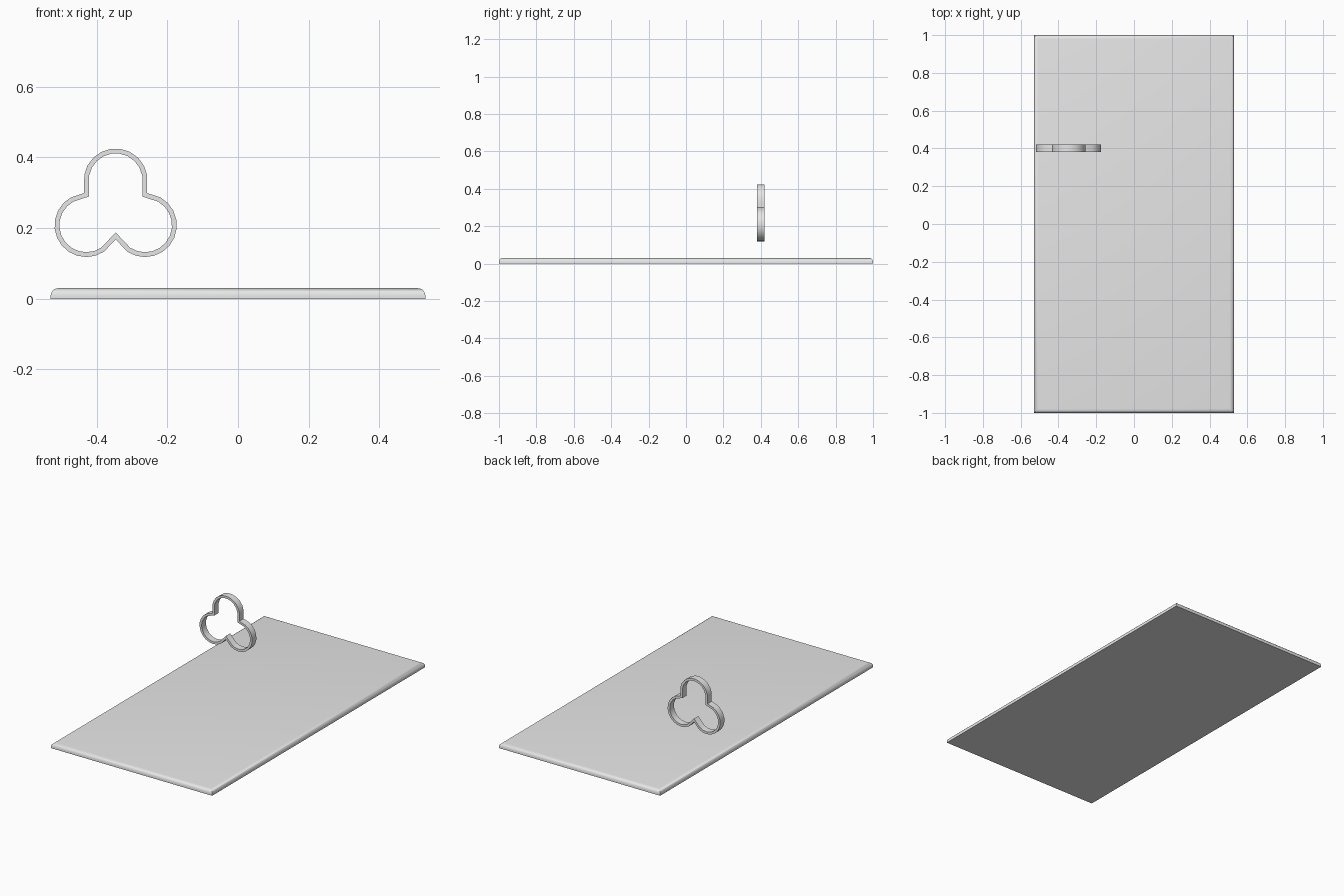
import bpy, bmesh
from math import cos, sin, radians
from mathutils import Vector

cube = bpy.data.objects.get("Cube")
if cube:
    bpy.data.objects.remove(cube, do_unlink=True)

grey = bpy.data.materials.new("light grey")
grey.use_nodes = True
grey.diffuse_color = (0.8, 0.8, 0.8, 1)
grey.node_tree.nodes["Principled BSDF"].inputs["Base Color"].default_value = (0.8, 0.8, 0.8, 1)


def add_object(name, bm, angle):
    bmesh.ops.recalc_face_normals(bm, faces=bm.faces)
    mesh = bpy.data.meshes.new(name)
    bm.to_mesh(mesh)
    bm.free()
    mesh.materials.append(grey)
    obj = bpy.data.objects.new(name, mesh)
    bpy.context.collection.objects.link(obj)
    bpy.ops.object.select_all(action='DESELECT')
    obj.select_set(True)
    bpy.context.view_layer.objects.active = obj
    bpy.ops.object.shade_smooth_by_angle(angle=radians(angle))
    return obj


# Flat slab with a rounded top rim and square plan corners
HALF_X, HALF_Y, HEIGHT = 0.53, 1.0, 0.03
bm = bmesh.new()
bmesh.ops.create_cube(bm, size=1)
for v in bm.verts:
    v.co = (v.co.x * 2 * HALF_X, v.co.y * 2 * HALF_Y, (v.co.z + 0.5) * HEIGHT)
rim = [e for e in bm.edges if all(v.co.z > HEIGHT / 2 for v in e.verts)]
bmesh.ops.bevel(bm, geom=rim, offset=0.022, segments=5, profile=0.5, affect='EDGES')
add_object("door_slab", bm, 40)


# Trefoil outline: three arcs joined at inward cusps, anticlockwise
def arc(cx, cz, start, end, steps=11, r=0.09):
    angles = [radians(start + (end - start) * i / steps) for i in range(steps + 1)]
    return [Vector((cx + r * cos(a), cz + r * sin(a))) for a in angles]


MID, LOBE = -0.346, 0.083
outer = arc(MID, 0.335, -8, 188)
outer += [Vector((MID - 0.089, 0.299))]
outer += arc(MID - LOBE, 0.208, 119, 304)
outer += [Vector((MID, 0.168))]
outer += arc(MID + LOBE, 0.208, -124, 61)
outer += [Vector((MID + 0.089, 0.299))]


def inset(points, width):
    """Offset a closed anticlockwise outline inward with mitred corners."""
    result = []
    for i, p in enumerate(points):
        a = (p - points[i - 1]).normalized()
        b = (points[(i + 1) % len(points)] - p).normalized()
        na, nb = Vector((-a.y, a.x)), Vector((-b.y, b.x))
        miter = (na + nb).normalized()
        result.append(p + miter * width / miter.dot(na))
    return result


# Trefoil band, standing upright over the slab
inner = inset(outer, 0.0135)
bm = bmesh.new()
loops = [[bm.verts.new((p.x, y, p.y)) for p in outline]
         for outline, y in ((outer, 0.38), (outer, 0.42), (inner, 0.42), (inner, 0.38))]
n = len(outer)
for k in range(4):
    a, b = loops[k], loops[(k + 1) % 4]
    for i in range(n):
        j = (i + 1) % n
        bm.faces.new((a[i], a[j], b[j], b[i]))
add_object("trefoil_handle", bm, 35)
